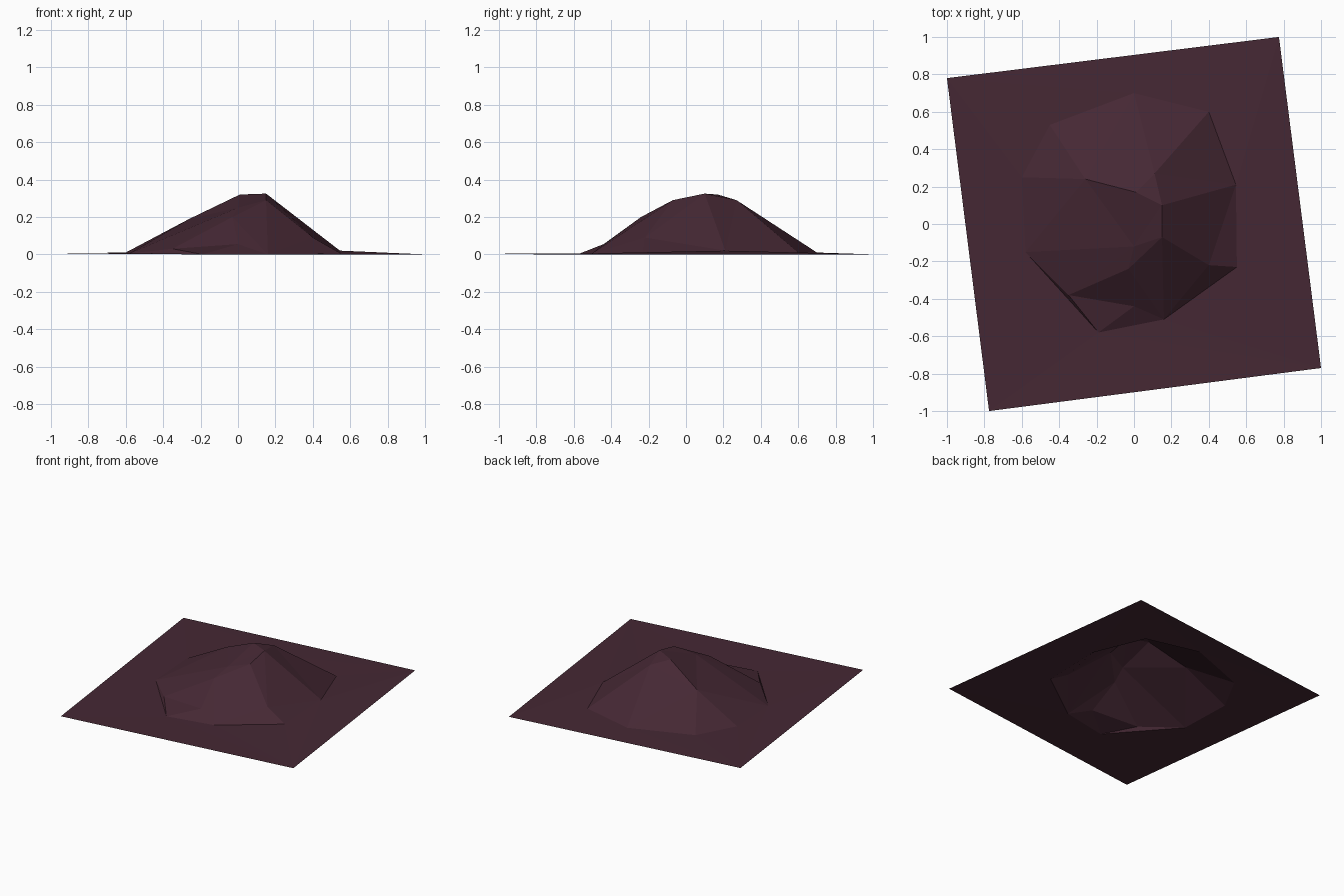
import bpy
import bmesh
from mathutils import Vector
from mathutils.geometry import delaunay_2d_cdt

cube = bpy.data.objects.get("Cube")
if cube:
    bpy.data.objects.remove(cube, do_unlink=True)

# Dark plum earth
earth = bpy.data.materials.new("dark plum earth")
earth.use_nodes = True
colour = (0.060, 0.021, 0.034, 1)
earth.diffuse_color = colour
earth.node_tree.nodes["Principled BSDF"].inputs["Base Color"].default_value = colour

# Slightly turned square of ground
corners = [(-1, .78, .005), (-.775, -1, .004), (1, -.77, 0), (.775, 1, 0)]

# Irregular foot of the mound, clockwise from the back
foot = [(0, .70, .01), (.40, .60, .01), (.545, .21, .02), (.55, -.23, .005),
        (.16, -.51, 0), (-.19, -.58, 0), (-.58, -.15, .005),
        (-.60, .25, .01), (-.45, .53, .01)]

# Summit and shoulders
summit = [(.15, .10, .325), (.15, -.07, .29), (.01, .17, .32), (.11, .27, .29)]
shoulders = [(-.26, .24, .19), (0, -.12, .25), (-.03, -.24, .20),
             (-.35, -.38, .03), (0, -.44, .055), (.40, -.22, .09)]

points = [Vector(p) for p in corners + foot + summit + shoulders]


def loop(start, count):
    return [(start + i, start + (i + 1) % count) for i in range(count)]


def index(group, i):
    order = [corners, foot, summit, shoulders]
    return sum(len(g) for g in order[:order.index(group)]) + i


# Creases that steer the facets
S = [index(summit, i) for i in range(len(summit))]
H = [index(shoulders, i) for i in range(len(shoulders))]
F = [index(foot, i) for i in range(len(foot))]
creases = [(S[0], S[1]), (S[0], S[2]), (S[0], S[3]), (S[2], H[0]), (H[0], F[7]),
           (S[1], H[1]), (H[1], F[6]), (S[1], H[2]), (H[2], H[3]),
           (S[1], F[4]), (S[1], H[5]), (S[0], F[2]), (S[3], F[0]),
           (S[3], F[1]), (H[3], F[5]), (H[3], F[6]), (H[3], H[4]), (H[4], F[4])]
edges = loop(0, 4) + loop(4, len(foot)) + creases
flat, _, faces, origins, _, _ = delaunay_2d_cdt(
    [p.xy for p in points], edges, [], 0, 1e-5)

# One open faceted sheet
bm = bmesh.new()
verts = [bm.verts.new((p.x, p.y, points[o[0]].z if o else .1))
         for p, o in zip(flat, origins)]
for f in faces:
    bm.faces.new([verts[i] for i in f])
bm.normal_update()
for f in bm.faces:
    if f.normal.z < 0:
        f.normal_flip()
mesh = bpy.data.meshes.new("ground_mound")
bm.to_mesh(mesh)
bm.free()
mesh.materials.append(earth)
mound = bpy.data.objects.new("ground_mound", mesh)
bpy.context.collection.objects.link(mound)
